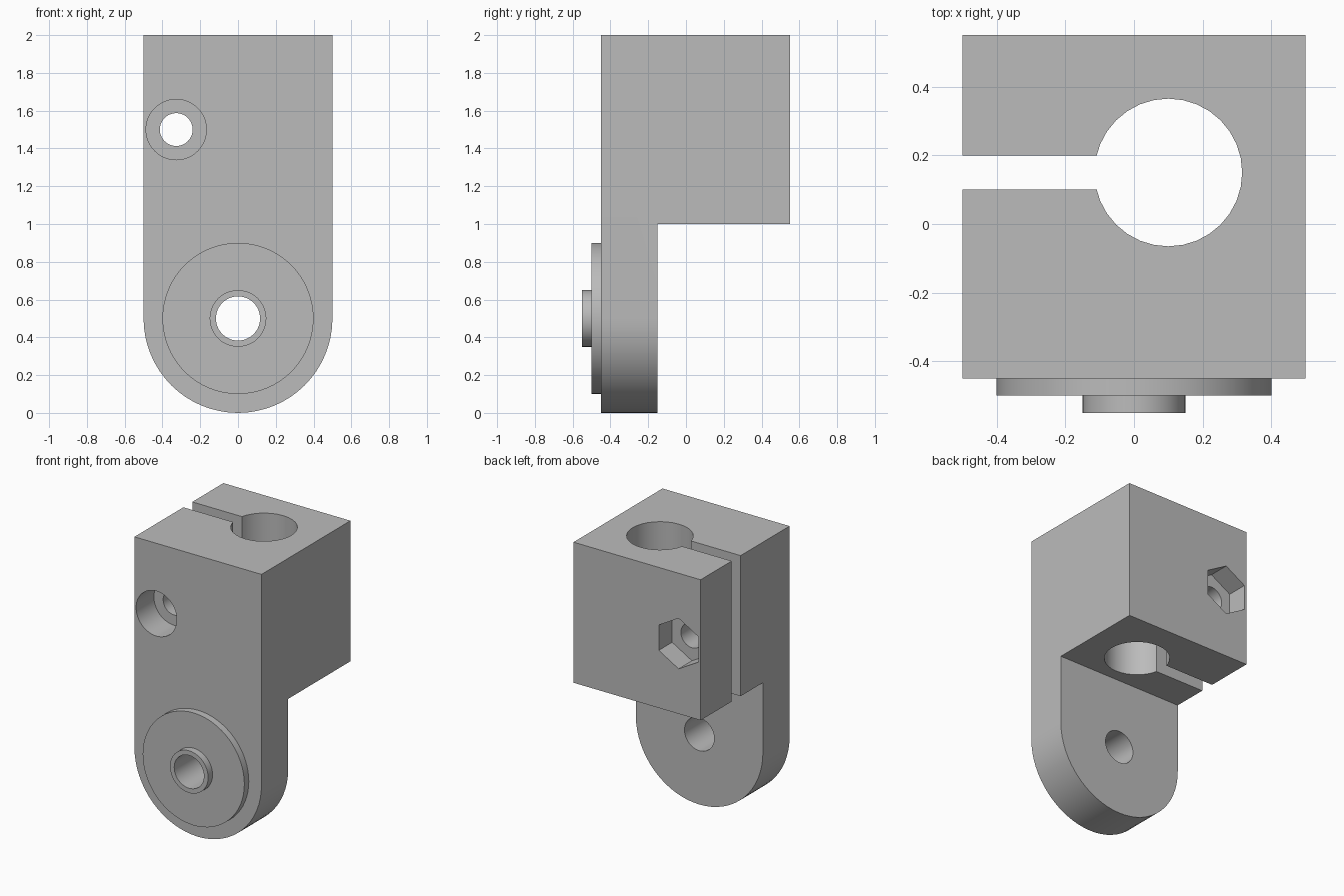
import bpy, bmesh, math
from mathutils import Vector

cube = bpy.data.objects.get("Cube")
if cube:
    bpy.data.objects.remove(cube, do_unlink=True)

grey = bpy.data.materials.new("plain grey")
grey.use_nodes = True
colour = (0.5, 0.5, 0.5, 1)
grey.diffuse_color = colour
grey.node_tree.nodes["Principled BSDF"].inputs["Base Color"].default_value = colour


def prism(name, outline, direction):
    """Extrude a closed outline of 3D points along a direction."""
    bm = bmesh.new()
    face = bm.faces.new([bm.verts.new(p) for p in outline])
    moved = bmesh.ops.extrude_face_region(bm, geom=[face])["geom"]
    bmesh.ops.translate(bm, vec=Vector(direction),
                        verts=[v for v in moved if isinstance(v, bmesh.types.BMVert)])
    bmesh.ops.recalc_face_normals(bm, faces=bm.faces)
    mesh = bpy.data.meshes.new(name)
    bm.to_mesh(mesh)
    bm.free()
    mesh.materials.append(grey)
    obj = bpy.data.objects.new(name, mesh)
    bpy.context.collection.objects.link(obj)
    return obj


def arc(x, z, r, n, start=0.0, sweep=math.tau):
    return [(x + r * math.cos(start + sweep * i / n),
             z + r * math.sin(start + sweep * i / n)) for i in range(n)]


def along_y(name, points, y0, y1):
    return prism(name, [(x, y0, z) for x, z in points], (0, y1 - y0, 0))


def along_z(name, points, z0, z1):
    return prism(name, [(x, y, z0) for x, y in points], (0, 0, z1 - z0))


def rect(a0, b0, a1, b1):
    return [(a0, b0), (a1, b0), (a1, b1), (a0, b1)]


# Clamp body: straight sides with a round lower end
outline = arc(0, 0.5, 0.5, 32, math.pi, math.pi) + [(0.5, 0.5), (0.5, 2), (-0.5, 2)]
body = along_y("clamp_body", outline, -0.45, 0.55)

bolt_x, bolt_z, pivot_z = -0.327, 1.5, 0.5
parts = [
    # Leg relief under the clamp block
    ("DIFFERENCE", along_z("leg_relief", rect(-1, -0.15, 1, 1), -1, 1)),
    # Shaft bore and clamping slot
    ("DIFFERENCE", along_z("shaft_bore", arc(0.1, 0.15, 0.215, 32), 0.9, 2.1)),
    ("DIFFERENCE", along_z("clamp_slot", rect(-1, 0.1, 0.05, 0.2), 0.9, 2.1)),
    # Bolt hole, round head recess and hexagonal nut pocket
    ("DIFFERENCE", along_y("bolt_hole", arc(bolt_x, bolt_z, 0.087, 48), -1, 1)),
    ("DIFFERENCE", along_y("head_recess", arc(bolt_x, bolt_z, 0.16, 48), -1, -0.25)),
    ("DIFFERENCE", along_y("nut_pocket", arc(bolt_x, bolt_z, 0.18, 6, math.pi / 2), 0.4, 1)),
    # Stepped pivot boss with its through hole
    ("UNION", along_y("pivot_disc", arc(0, pivot_z, 0.4, 64), -0.5, -0.4)),
    ("UNION", along_y("pivot_collar", arc(0, pivot_z, 0.15, 48), -0.55, -0.4)),
    ("DIFFERENCE", along_y("pivot_hole", arc(0, pivot_z, 0.117, 48), -1, 1)),
]
for operation, tool in parts:
    mod = body.modifiers.new(tool.name, "BOOLEAN")
    mod.operation = operation
    mod.solver = "EXACT"
    mod.object = tool

# Bake the cuts, then remove the tools
bpy.context.view_layer.update()
graph = bpy.context.evaluated_depsgraph_get()
baked = bpy.data.meshes.new_from_object(body.evaluated_get(graph))
body.modifiers.clear()
body.data = baked
for operation, tool in parts:
    bpy.data.objects.remove(tool, do_unlink=True)

baked.materials.clear()
baked.materials.append(grey)
for face in baked.polygons:
    face.material_index = 0

bpy.ops.object.select_all(action="DESELECT")
body.select_set(True)
bpy.context.view_layer.objects.active = body
bpy.ops.object.shade_smooth_by_angle(angle=math.radians(30))
